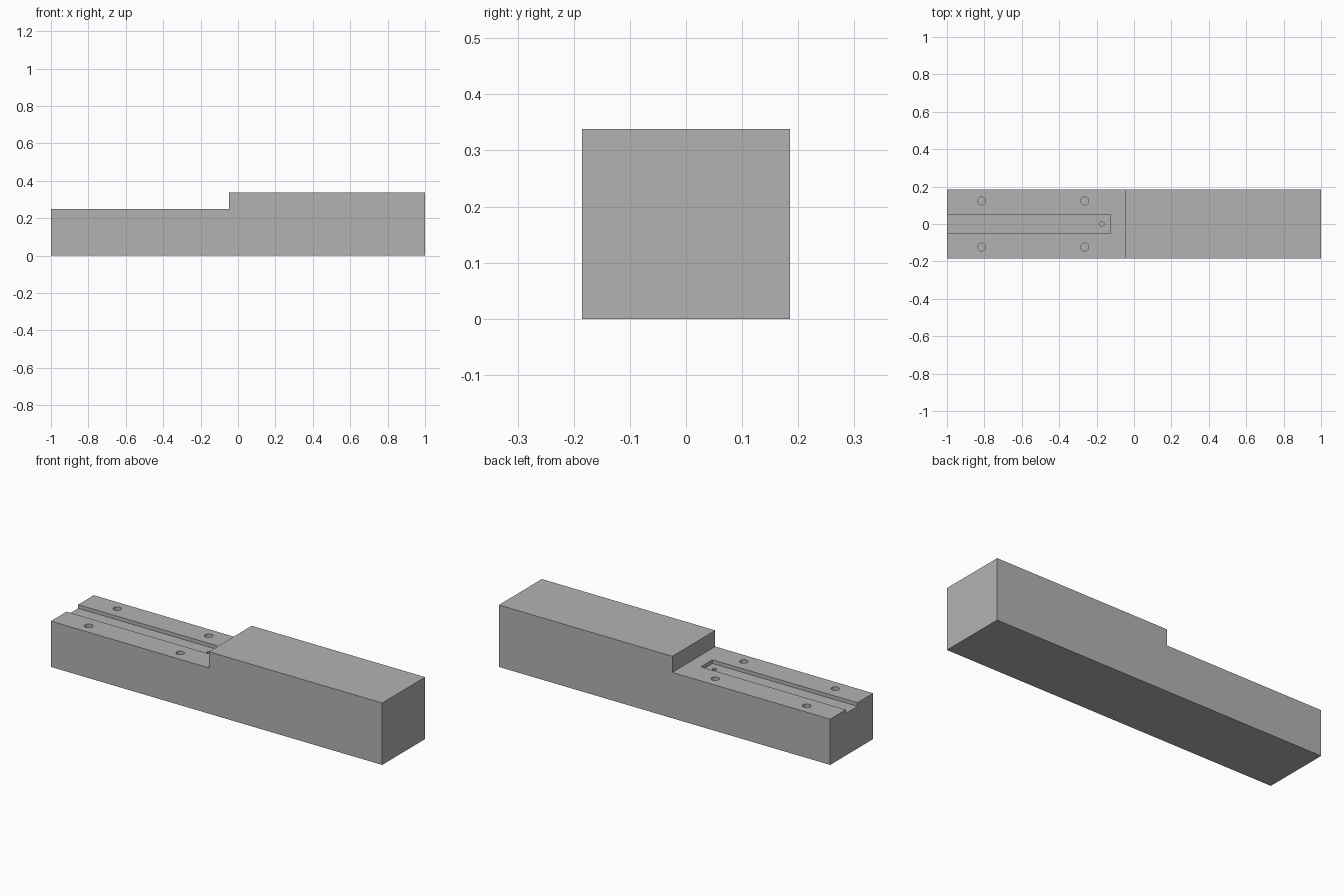
import bpy
import bmesh

if "Cube" in bpy.data.objects:
    bpy.data.objects.remove(bpy.data.objects["Cube"], do_unlink=True)

HALF_WIDTH, TOP, DECK, STEP_X = 0.185, 0.338, 0.25, -0.047
GROOVE_FLOOR = DECK - 0.02

grey = bpy.data.materials.new("plain grey")
grey.use_nodes = True
colour = (0.45, 0.45, 0.45, 1)
grey.diffuse_color = colour
grey.node_tree.nodes["Principled BSDF"].inputs["Base Color"].default_value = colour


def extrude_profile(name, points, y0, y1):
    """Extrude an x-z outline along y."""
    bm = bmesh.new()
    face = bm.faces.new([bm.verts.new((x, y0, z)) for x, z in points])
    out = bmesh.ops.extrude_face_region(bm, geom=[face])
    moved = [v for v in out["geom"] if isinstance(v, bmesh.types.BMVert)]
    bmesh.ops.translate(bm, verts=moved, vec=(0, y1 - y0, 0))
    bmesh.ops.recalc_face_normals(bm, faces=bm.faces)
    mesh = bpy.data.meshes.new(name)
    bm.to_mesh(mesh)
    bm.free()
    mesh.materials.append(grey)
    obj = bpy.data.objects.new(name, mesh)
    bpy.context.collection.objects.link(obj)
    return obj


def hole_cutter(name, x, y, radius, bottom):
    height = TOP - bottom
    bpy.ops.mesh.primitive_cylinder_add(vertices=32, radius=radius, depth=height,
                                        location=(x, y, bottom + height / 2))
    obj = bpy.context.object
    obj.name = name
    obj.data.materials.append(grey)
    return obj


# Stepped block
block = extrude_profile("stepped_block", [(-1, 0), (1, 0), (1, TOP), (STEP_X, TOP),
                                          (STEP_X, DECK), (-1, DECK)],
                        -HALF_WIDTH, HALF_WIDTH)

# Groove open at the low end
cutters = [extrude_profile("groove_cutter", [(-1.1, GROOVE_FLOOR), (-0.125, GROOVE_FLOOR),
                                             (-0.125, TOP), (-1.1, TOP)], -0.05, 0.05)]

# Four mounting holes and a small hole in the groove
for x in (-0.815, -0.263):
    for side in (-1, 1):
        cutters.append(hole_cutter("mounting_hole_cutter", x, side * 0.123, 0.021, 0.15))
cutters.append(hole_cutter("small_hole_cutter", -0.172, 0, 0.012, 0.15))

bpy.ops.object.select_all(action="DESELECT")
block.select_set(True)
bpy.context.view_layer.objects.active = block
for cutter in cutters:
    cutter.hide_render = True
    cut = block.modifiers.new(cutter.name, "BOOLEAN")
    cut.operation = "DIFFERENCE"
    cut.solver = "EXACT"
    cut.object = cutter
    bpy.ops.object.modifier_apply(modifier=cut.name)
    bpy.data.objects.remove(cutter, do_unlink=True)

bpy.ops.object.shade_smooth_by_angle(angle=0.5)
